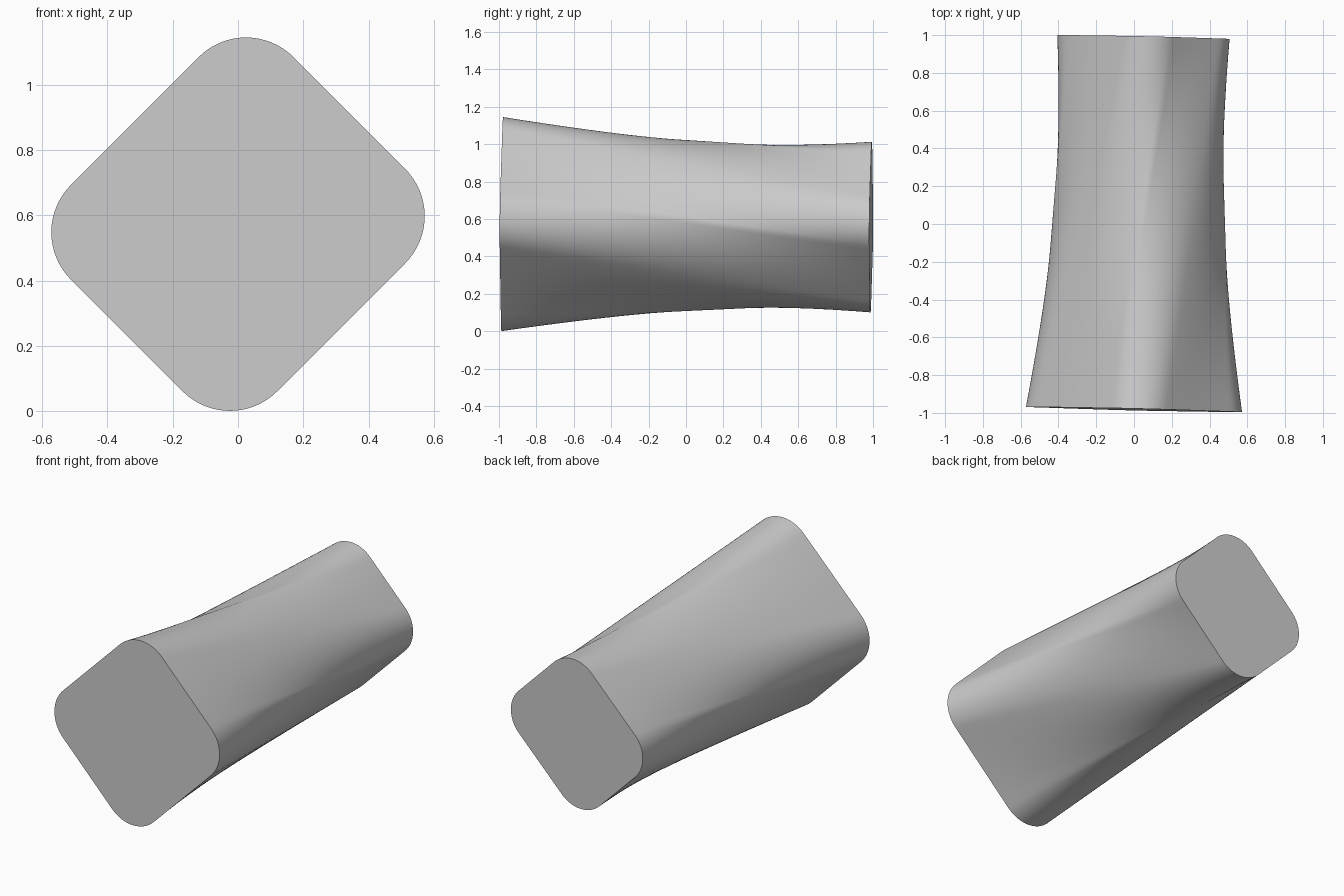
import bpy, bmesh, math
from mathutils import Matrix, Vector

cube = bpy.data.objects.get("Cube")
if cube:
    bpy.data.objects.remove(cube, do_unlink=True)

RINGS = 32   # cross-sections along the length
STEPS = 16   # points per rounded corner and per flat side


def end_profile(half, radius, centre, slope):
    """Rounded rectangle standing on its corner, in a slightly tilted end plane."""
    side = (half + radius * (math.sqrt(2) - 1)) / math.sqrt(2)
    u, v = side + 0.0175 - radius, side - 0.0175 - radius
    turn = Matrix.Rotation(math.pi / 4, 2)
    hubs = [Vector((u, v)), Vector((-u, v)), Vector((-u, -v)), Vector((u, -v))]
    points = []
    for k, hub in enumerate(hubs):
        # rounded corner
        for s in range(STEPS):
            a = (k + s / STEPS) * math.pi / 2
            points.append(hub + radius * Vector((math.cos(a), math.sin(a))))
        # flat side to the next corner
        a = (k + 1) * math.pi / 2
        offset = radius * Vector((math.cos(a), math.sin(a)))
        for s in range(STEPS):
            points.append(hub.lerp(hubs[(k + 1) % 4], s / STEPS) + offset)
    result = []
    for p in points:
        p = turn @ p
        result.append(centre + Vector((p.x, slope * p.x + 0.009 * p.y, p.y)))
    return result


# Twisted body: each front corner runs straight to the neighbouring rear flat
front = end_profile(0.572, 0.205, Vector((0, -0.982, 0.573)), -0.025)
rear = end_profile(0.456, 0.185, Vector((0.05, 0.99, 0.557)), -0.023)
rear = rear[-STEPS:] + rear[:-STEPS]

bm = bmesh.new()
rings = [[bm.verts.new(a.lerp(b, i / RINGS)) for a, b in zip(front, rear)]
         for i in range(RINGS + 1)]
n = len(front)
for a, b in zip(rings, rings[1:]):
    for k in range(n):
        bm.faces.new((a[k], a[(k + 1) % n], b[(k + 1) % n], b[k]))
bm.faces.new(rings[0])
bm.faces.new(rings[-1])
bmesh.ops.recalc_face_normals(bm, faces=bm.faces)

mesh = bpy.data.meshes.new("twisted_body")
bm.to_mesh(mesh)
bm.free()
body = bpy.data.objects.new("twisted_body", mesh)
bpy.context.collection.objects.link(body)

# Plain grey
grey = bpy.data.materials.new("plain_grey")
grey.use_nodes = True
colour = (0.6, 0.6, 0.6, 1)
grey.diffuse_color = colour
grey.node_tree.nodes["Principled BSDF"].inputs["Base Color"].default_value = colour
mesh.materials.append(grey)

bpy.context.view_layer.objects.active = body
body.select_set(True)
bpy.ops.object.shade_smooth_by_angle(angle=math.radians(40))
